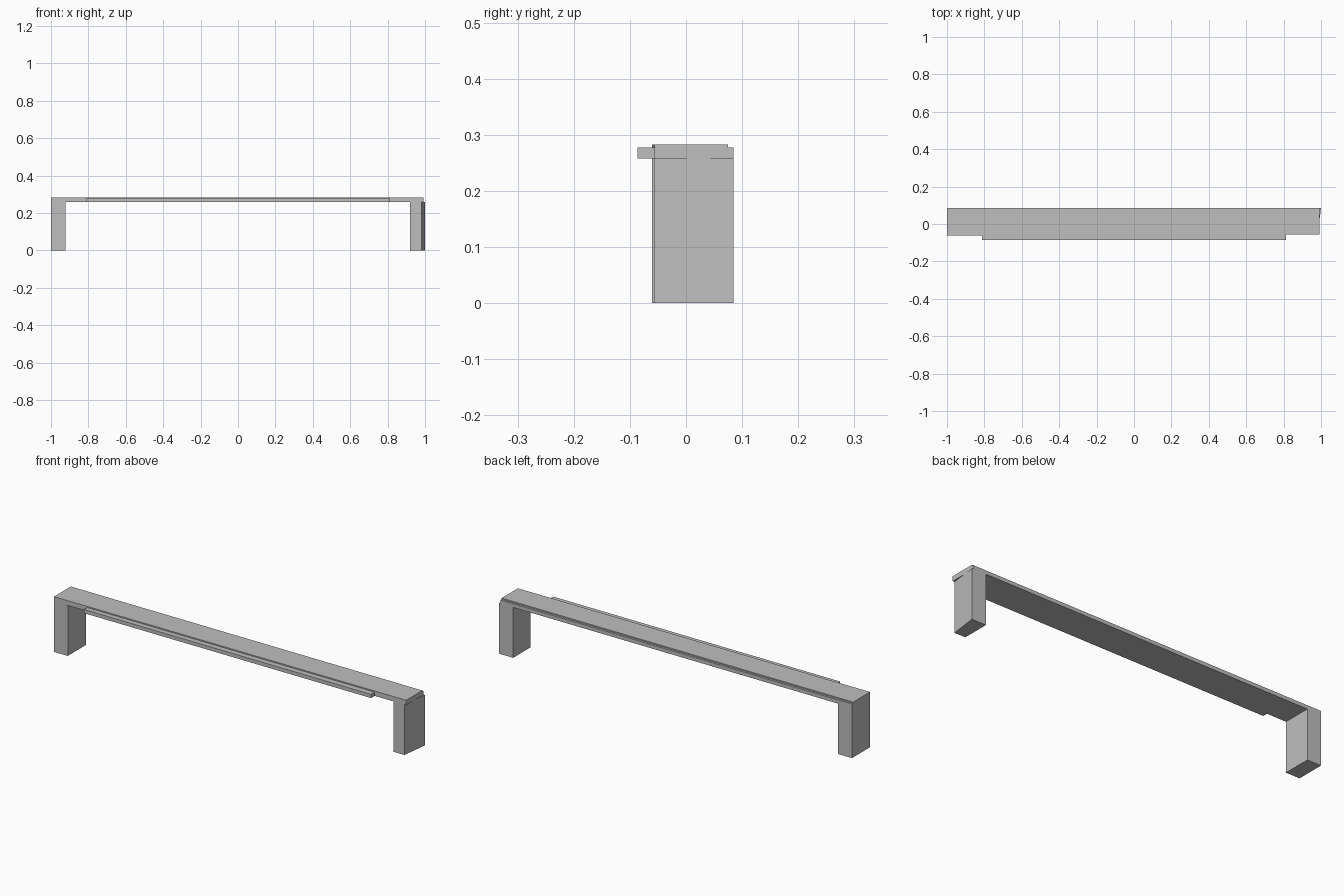
import bpy
import bmesh

cube = bpy.data.objects.get("Cube")
if cube:
    bpy.data.objects.remove(cube, do_unlink=True)

grey = bpy.data.materials.new("light_grey")
grey.use_nodes = True
colour = (0.52, 0.52, 0.52, 1)
grey.diffuse_color = colour
grey.node_tree.nodes["Principled BSDF"].inputs["Base Color"].default_value = colour

UNDERSIDE, STEP, TOP = 0.258, 0.277, 0.283
BACK = 0.085
FRONT_R, FRONT_L = -0.061, -0.056   # the front edge runs slightly skew
END_L = 0.992


def extrude(name, points, offset):
    """Make a flat-shaded prism from an outline and an extrusion vector."""
    bm = bmesh.new()
    face = bm.faces.new([bm.verts.new(p) for p in points])
    result = bmesh.ops.extrude_face_region(bm, geom=[face])
    moved = [g for g in result["geom"] if isinstance(g, bmesh.types.BMVert)]
    bmesh.ops.translate(bm, verts=moved, vec=offset)
    bmesh.ops.recalc_face_normals(bm, faces=bm.faces)
    mesh = bpy.data.meshes.new(name)
    bm.to_mesh(mesh)
    bm.free()
    mesh.materials.append(grey)
    obj = bpy.data.objects.new(name, mesh)
    bpy.context.collection.objects.link(obj)
    return obj


def plan_prism(name, outline, low, high):
    return extrude(name, [(x, y, low) for x, y in outline], (0, 0, high - low))


# Long top beam, with a small rebate along its upper back edge
profile = [(FRONT_R, UNDERSIDE), (BACK, UNDERSIDE), (BACK, STEP),
           (0.075, STEP), (0.075, TOP), (FRONT_R, TOP)]
beam = extrude("top_beam", [(-1, y, z) for y, z in profile], (1 + END_L, 0, 0))
for v in beam.data.vertices:
    if v.co.x > 0 and v.co.y < 0:
        v.co.y = FRONT_L

# Thin ledge along the front
plan_prism("front_ledge", [(-0.813, -0.086), (0.813, -0.086),
                           (0.813, FRONT_L), (-0.813, FRONT_L)], UNDERSIDE, STEP)

# End legs; the left one has a slanted outer face
plan_prism("right_leg", [(-1, FRONT_R), (-0.922, FRONT_R),
                         (-0.922, BACK), (-1, BACK)], 0, UNDERSIDE)
plan_prism("left_leg", [(0.92, FRONT_L), (0.982, FRONT_L),
                        (1, BACK), (0.92, BACK)], 0, UNDERSIDE)
